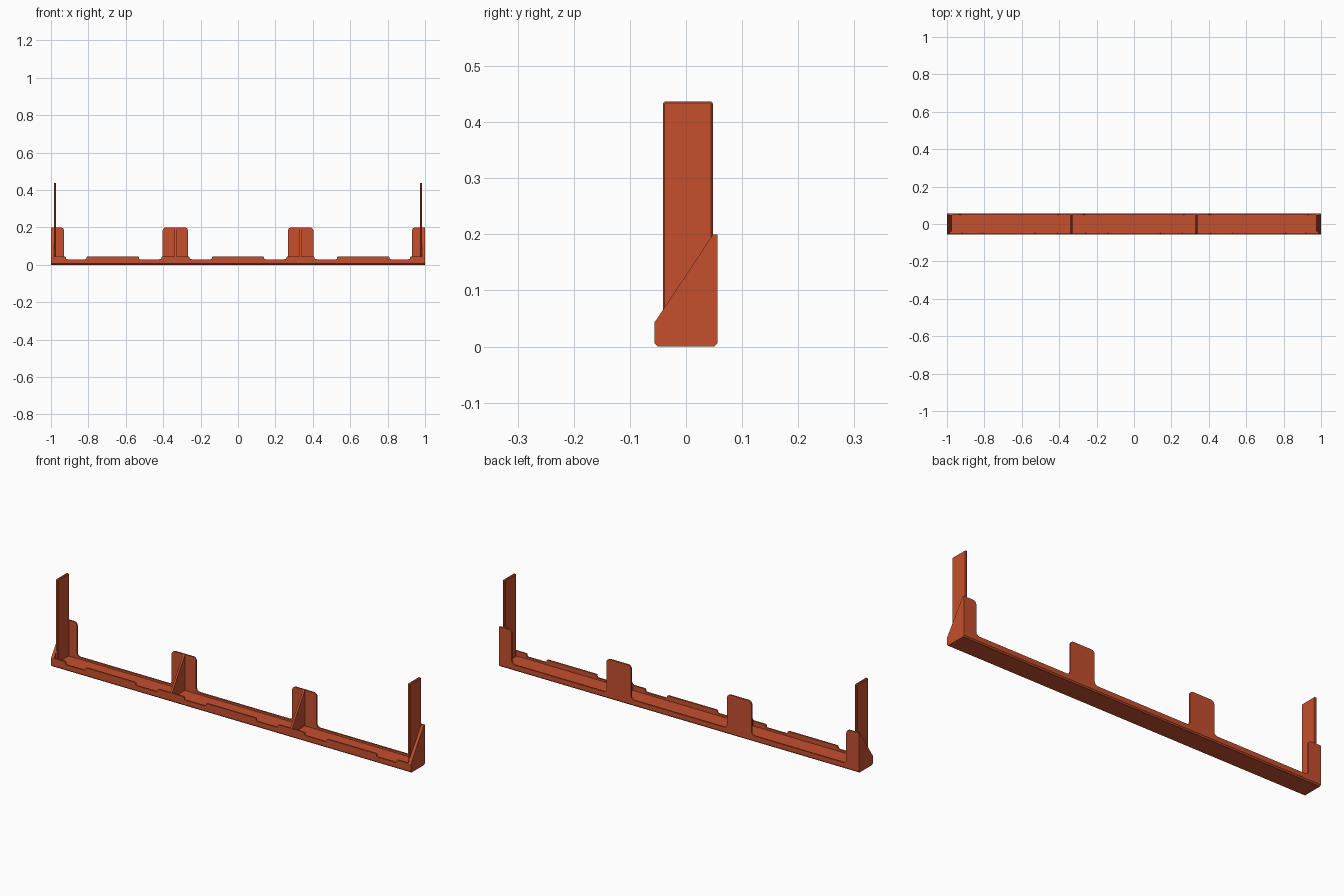
import bpy, bmesh, math
from mathutils import Vector

if "Cube" in bpy.data.objects:
    bpy.data.objects.remove(bpy.data.objects["Cube"])

mat = bpy.data.materials.new("burnt_orange")
mat.diffuse_color = (0.56, 0.08, 0.027, 1)
mat.use_nodes = True
mat.node_tree.nodes["Principled BSDF"].inputs["Base Color"].default_value = mat.diffuse_color

FRONT, BACK, WALL, FLOOR = -0.056, 0.056, 0.008, 0.02


def finish(name, bm):
    bmesh.ops.recalc_face_normals(bm, faces=bm.faces)
    me = bpy.data.meshes.new(name)
    bm.to_mesh(me)
    bm.free()
    me.materials.append(mat)
    ob = bpy.data.objects.new(name, me)
    bpy.context.collection.objects.link(ob)
    return ob


def rounded(points, steps=4):
    """Turn (a, b, radius) corners into a polyline with filleted corners."""
    out, n = [], len(points)
    for i, (a, b, r) in enumerate(points):
        p = Vector((a, b))
        if r == 0:
            out.append(p)
            continue
        u = (Vector(points[i - 1][:2]) - p).normalized() * r
        v = (Vector(points[(i + 1) % n][:2]) - p).normalized() * r
        for k in range(steps + 1):
            t = math.pi / 2 * k / steps
            out.append(p + u * (1 - math.sin(t)) + v * (1 - math.cos(t)))
    return out


def extrude(name, profile, axis, lo, hi):
    """Extrude an outline along x (outline is y,z) or y (outline is x,z)."""
    bm = bmesh.new()
    def place(p, d):
        return (d, p[0], p[1]) if axis == "x" else (p[0], d, p[1])
    face = bm.faces.new([bm.verts.new(place(p, lo)) for p in profile])
    ext = bmesh.ops.extrude_face_region(bm, geom=[face])
    shift = (hi - lo, 0, 0) if axis == "x" else (0, hi - lo, 0)
    verts = [g for g in ext["geom"] if isinstance(g, bmesh.types.BMVert)]
    bmesh.ops.translate(bm, verts=verts, vec=shift)
    return finish(name, bm)


def skyline(x_end, raised, low, high, r):
    """Wall outline: a low wall with rounded raised sections (x0, x1)."""
    pts = [(-x_end, FLOOR, 0)]
    for x0, x1 in raised:
        if x0 > -x_end:
            pts += [(x0, low, r), (x0, high, r)]
        else:
            pts.append((-x_end, high, 0))
        if x1 < x_end:
            pts += [(x1, high, r), (x1, low, r)]
        else:
            pts.append((x_end, high, 0))
    pts.append((x_end, FLOOR, 0))
    return rounded(pts)


# Floor slab with chamfered underside
b = 0.006
floor = extrude("floor", [(FRONT + b, 0), (BACK - b, 0), (BACK, b),
                          (BACK, FLOOR), (FRONT, FLOOR), (FRONT, b)], "x", -1, 1)

# Front lip with shallow notches
lip = [(-1, -0.92), (-0.81, -0.53), (-0.41, -0.26), (-0.14, 0.14),
       (0.26, 0.41), (0.53, 0.81), (0.92, 1)]
extrude("front_lip", skyline(0.985, lip, 0.03, 0.045, 0.007), "y", FRONT, FRONT + WALL)

# Back wall with tall rounded tabs
tabs = [(-1, -0.93), (-0.403, -0.267), (0.267, 0.403), (0.93, 1)]
extrude("back_wall", skyline(1, tabs, 0.03, 0.2, 0.018), "y", BACK - WALL, BACK)

# Triangular ribs and end gussets
gusset = [(FRONT, FLOOR), (BACK - WALL, FLOOR), (BACK - WALL, 0.2), (FRONT, 0.043)]
for side, s in (("left", -1), ("right", 1)):
    extrude(side + "_rib", gusset, "x", s / 3 - 0.005, s / 3 + 0.005)
    extrude(side + "_end_gusset", gusset, "x", *sorted((s, s * 0.985)))

    # Tall upright end plate with chamfered edges
    plate = rounded([(-0.041, FLOOR, 0), (0.048, FLOOR, 0),
                     (0.048, 0.437, 0.005), (-0.041, 0.437, 0.005)])
    ob = extrude(side + "_end_plate", plate, "x", *sorted((s * 0.985, s * 0.972)))
    bev = ob.modifiers.new("edge", "BEVEL")
    bev.width, bev.segments = 0.003, 1
